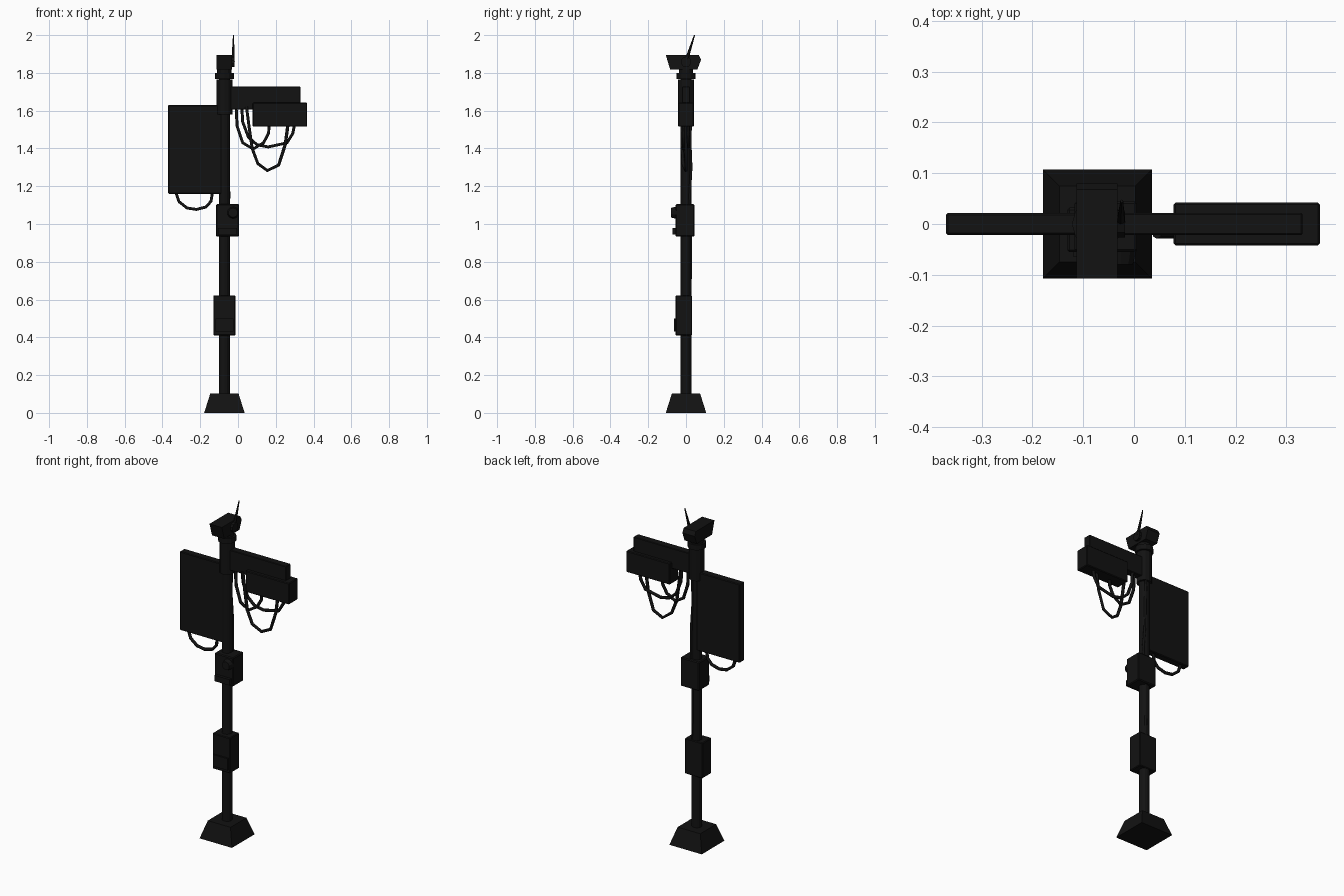
import bpy, bmesh, math
from mathutils import Vector

if "Cube" in bpy.data.objects:
    bpy.data.objects.remove(bpy.data.objects["Cube"])

PX = -0.072  # pole axis

dark = bpy.data.materials.new("dark_paint")
dark.diffuse_color = (0.006, 0.006, 0.006, 1)
dark.use_nodes = True
dark.node_tree.nodes["Principled BSDF"].inputs["Base Color"].default_value = dark.diffuse_color


def finish(name, bm, bevel=0):
    bmesh.ops.recalc_face_normals(bm, faces=bm.faces)
    me = bpy.data.meshes.new(name)
    bm.to_mesh(me)
    bm.free()
    ob = bpy.data.objects.new(name, me)
    bpy.context.collection.objects.link(ob)
    me.materials.append(dark)
    if bevel:
        m = ob.modifiers.new("bevel", 'BEVEL')
        m.width, m.segments = bevel, 1
    return ob


def box(name, x, y, z, bevel=0):
    bm = bmesh.new()
    bmesh.ops.create_cube(bm, size=1)
    for v in bm.verts:
        v.co = [(r[0] + r[1]) / 2 + c * (r[1] - r[0]) for r, c in zip((x, y, z), v.co)]
    return finish(name, bm, bevel)


def rod(name, a, b, r1, r2=None, sides=12):
    a, b = Vector(a), Vector(b)
    bm = bmesh.new()
    bmesh.ops.create_cone(bm, cap_ends=True, segments=sides, radius1=r1,
                          radius2=r1 if r2 is None else r2, depth=(b - a).length)
    ob = finish(name, bm)
    ob.location = (a + b) / 2
    ob.rotation_euler = (b - a).to_track_quat('Z', 'Y').to_euler()
    return ob


def profile(name, pts, x0, x1):
    # y-z outline extruded along x
    bm = bmesh.new()
    f = bm.faces.new([bm.verts.new((x0, y, z)) for y, z in pts])
    g = bmesh.ops.extrude_face_region(bm, geom=[f])["geom"]
    bmesh.ops.translate(bm, vec=(x1 - x0, 0, 0),
                        verts=[v for v in g if isinstance(v, bmesh.types.BMVert)])
    return finish(name, bm)


def cable(name, pts, r=0.009):
    cu = bpy.data.curves.new(name, 'CURVE')
    cu.dimensions = '3D'
    cu.bevel_depth, cu.bevel_resolution, cu.use_fill_caps = r, 1, True
    s = cu.splines.new('POLY')
    s.points.add(len(pts) - 1)
    for p, co in zip(s.points, pts):
        p.co = (*co, 1)
    cu.materials.append(dark)
    ob = bpy.data.objects.new(name, cu)
    bpy.context.collection.objects.link(ob)


# tapered square foot
base = rod("base", (PX, 0, 0), (PX, 0, 0.102), 0.107 * math.sqrt(2), 0.075 * math.sqrt(2), 4)
base.rotation_euler = (0, 0, math.pi / 4)

# pole and its collars
rod("pole", (PX, 0, 0.09), (PX, 0, 1.82), 0.029)
rod("upper_sleeve", (PX, 0, 1.58), (PX, 0, 1.765), 0.042)
rod("top_ring", (PX, 0, 1.768), (PX, 0, 1.80), 0.05)
rod("neck", (PX, 0, 1.79), (PX, 0, 1.83), 0.038)

# head unit with antenna
profile("head_unit", [(-0.107, 1.895), (0.068, 1.895), (0.08, 1.87), (0.06, 1.818),
                      (-0.084, 1.818)], -0.113, -0.032)
rod("antenna_hinge", (-0.04, 0, 1.858), (-0.018, 0, 1.858), 0.028, sides=10)
rod("antenna", (-0.026, 0.0, 1.86), (-0.024, 0.045, 2.0), 0.01, 0.003, 6)

# lower and middle boxes
box("lower_box", (-0.131, -0.014), (-0.055, 0.032), (0.41, 0.622), 0.004)
box("lower_box_cover", (-0.12, -0.025), (-0.064, -0.05), (0.43, 0.5))
box("button_box", (-0.117, 0.006), (-0.055, 0.045), (0.933, 1.105), 0.005)
rod("button", (-0.026, -0.05, 1.06), (-0.026, -0.08, 1.06), 0.033, 0.025, 10)
box("button_box_plate", (-0.105, -0.005), (-0.072, -0.05), (0.945, 0.98))

# side panel
box("side_panel", (-0.37, -0.065), (-0.022, 0.022), (1.16, 1.63), 0.004)
cable("panel_cable", [(-0.33, 0, 1.17), (-0.312, 0, 1.118), (-0.27, 0, 1.085), (-0.22, 0, 1.077),
                      (-0.17, 0, 1.09), (-0.143, 0, 1.12), (-0.135, 0, 1.17)])

# arm with lamp housing
box("arm", (-0.06, 0.332), (-0.022, 0.022), (1.605, 1.727), 0.003)
box("lamp_housing", (0.078, 0.366), (-0.042, 0.042), (1.515, 1.642), 0.004)

# hanging cables
cable("cable_short", [(-0.01, -0.01, 1.62), (-0.005, -0.01, 1.52), (0.025, -0.012, 1.43),
                      (0.08, -0.014, 1.397), (0.135, -0.012, 1.43), (0.162, -0.01, 1.48),
                      (0.165, -0.01, 1.53)])
cable("cable_wide", [(0.02, 0.012, 1.62), (0.025, 0.012, 1.54), (0.055, 0.012, 1.46),
                     (0.1, 0.012, 1.42), (0.16, 0.012, 1.408), (0.26, 0.012, 1.43),
                     (0.29, 0.012, 1.48), (0.3, 0.012, 1.53)])
cable("cable_long", [(0.045, -0.02, 1.62), (0.058, -0.02, 1.52), (0.075, -0.02, 1.4),
                     (0.105, -0.015, 1.32), (0.155, 0, 1.283), (0.215, 0, 1.312),
                     (0.25, 0, 1.42), (0.265, 0, 1.53)])
cable("pole_cable", [(PX + 0.012, 0.03, 1.6), (PX + 0.012, 0.022, 1.45), (PX + 0.018, 0.028, 1.3),
                     (PX + 0.025, 0.02, 1.15), (PX + 0.01, 0.026, 0.95), (PX + 0.01, 0.026, 0.75),
                     (PX + 0.01, 0.02, 0.6)], 0.007)
